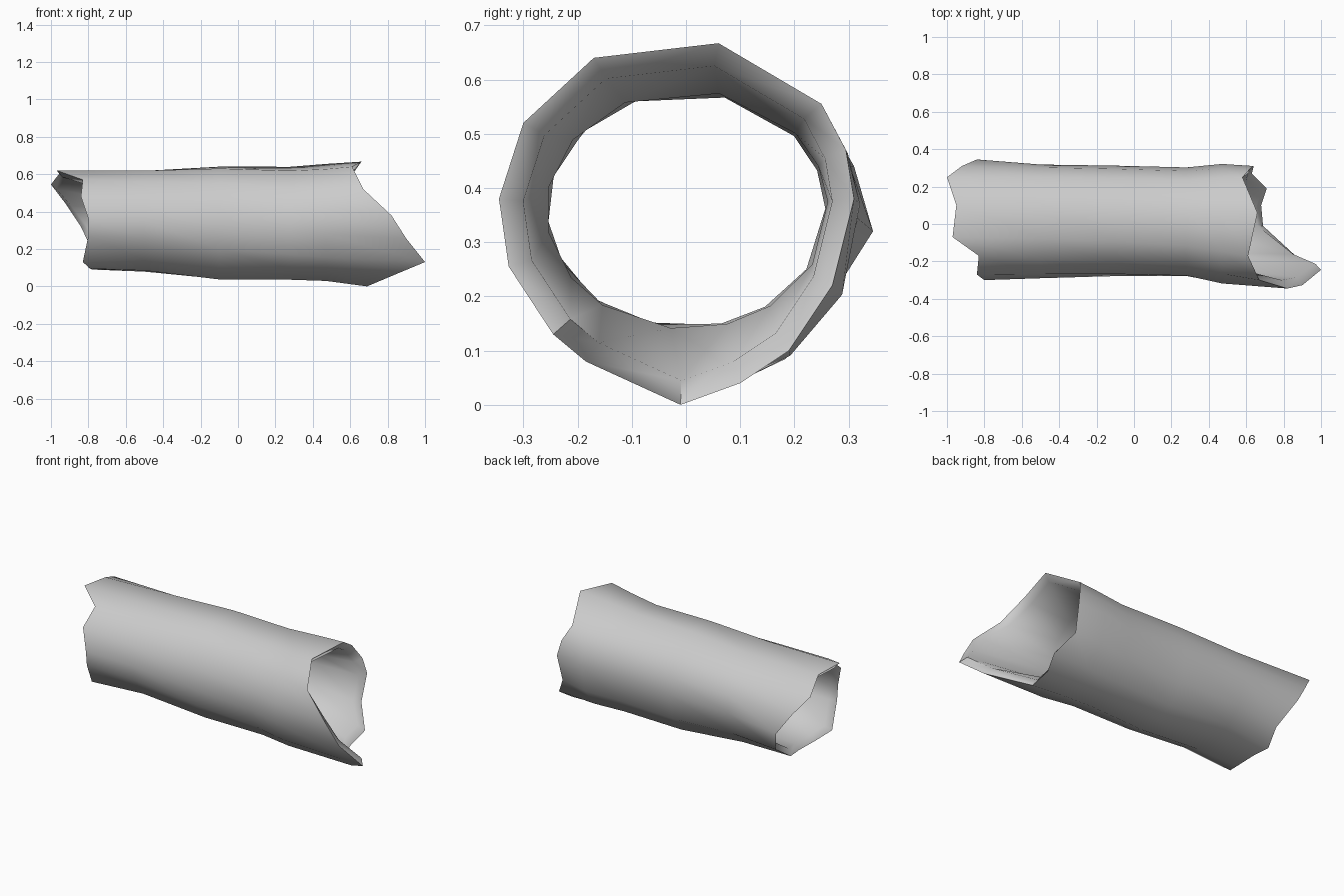
import bpy, bmesh, math

if "Cube" in bpy.data.objects:
    bpy.data.objects.remove(bpy.data.objects["Cube"])

# Jagged broken rims as (x, y, z), matched point to point, starting at the top
right = [(.66, .06, .667), (.61, -.17, .64), (.67, -.30, .52), (.82, -.345, .38),
         (.90, -.327, .255), (1.0, -.245, .13), (.88, -.185, .08), (.69, -.01, 0),
         (.68, .10, .04), (.71, .19, .10), (.63, .27, .22), (.64, .31, .38),
         (.62, .295, .47), (.58, .25, .555)]
left = [(-.95, .10, .61), (-.97, -.07, .62), (-.83, -.17, .57), (-.84, -.27, .48),
        (-.80, -.30, .36), (-.80, -.29, .27), (-.83, -.20, .13), (-.79, -.10, .095),
        (-.78, .05, .09), (-.80, .15, .10), (-.77, .25, .17), (-.84, .345, .32),
        (-.92, .31, .44), (-1.0, .25, .545)]
# Bark cross-sections: x, y min, y max, z min, z max
bark = [(-.5, -.29, .318, .072, .632), (-.1, -.28, .312, .03, .652),
        (.28, -.282, .303, .033, .648), (.47, -.322, .322, .028, .662)]
# Hollow cross-sections, running back from right to left
hollow = [(.35, -.258, .262, .14, .58), (-.1, -.255, .257, .143, .575),
          (-.5, -.258, .265, .142, .578)]
CY, CZ = 0.0, 0.345


def section(x, y0, y1, z0, z1):
    """Ellipse whose points follow the angles of the two rims."""
    t = (x + .85) / 1.6
    ring = []
    for a, b in zip(left, right):
        va, vb = (a[1] - CY, a[2] - CZ), (b[1] - CY, b[2] - CZ)
        na, nb = math.hypot(*va), math.hypot(*vb)
        dy = va[0] / na * (1 - t) + vb[0] / nb * t
        dz = va[1] / na * (1 - t) + vb[1] / nb * t
        n = math.hypot(dy, dz)
        ring.append((x, (y0 + y1) / 2 + dy / n * (y1 - y0) / 2,
                     (z0 + z1) / 2 + dz / n * (z1 - z0) / 2))
    return ring


def inset(rim, dx):
    """Inner edge of a broken rim."""
    return [(x + dx, CY + (y - CY) * .87, CZ + (z - CZ) * .87) for x, y, z in rim]


# Hollow log: bark outside, inner wall back again, closed into one loop of rings
rings = [left] + [section(*s) for s in bark] + [right, inset(right, -.03)]
rings += [section(*s) for s in hollow] + [inset(left, .03)]
bm = bmesh.new()
grid = [[bm.verts.new(p) for p in ring] for ring in rings]
count = len(left)
for i, a in enumerate(grid):
    b = grid[(i + 1) % len(grid)]
    for j in range(count):
        k = (j + 1) % count
        bm.faces.new((a[j], a[k], b[k], b[j]))
bmesh.ops.recalc_face_normals(bm, faces=bm.faces)
mesh = bpy.data.meshes.new("hollow_log")
bm.to_mesh(mesh)
bm.free()
log = bpy.data.objects.new("hollow_log", mesh)
bpy.context.collection.objects.link(log)
bpy.context.view_layer.objects.active = log
log.select_set(True)
bpy.ops.object.shade_smooth_by_angle(angle=math.radians(60))
